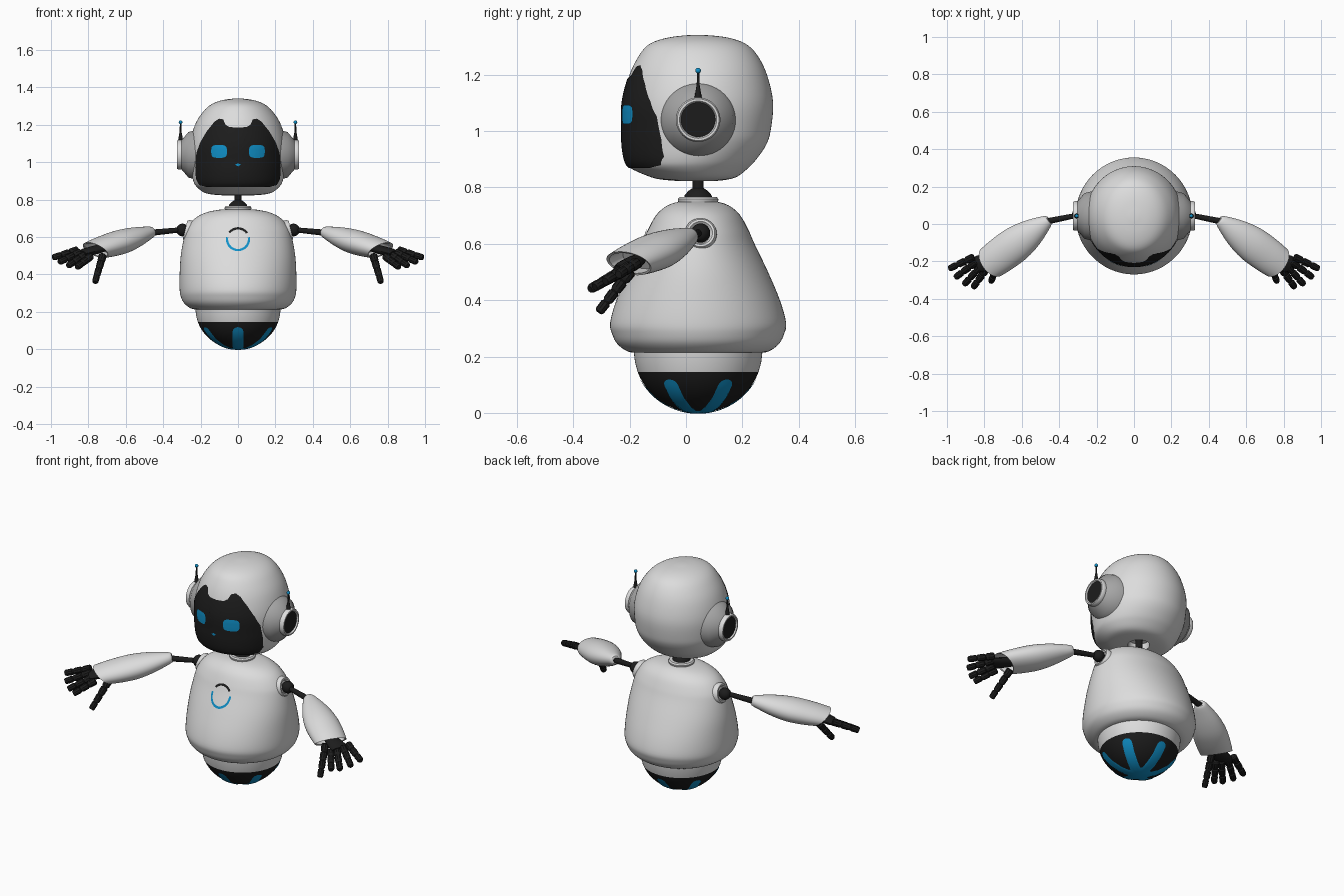
import bpy, bmesh, math
from mathutils import Vector
from mathutils.bvhtree import BVHTree

cube = bpy.data.objects.get("Cube")
if cube:
    bpy.data.objects.remove(cube, do_unlink=True)

CY = 0.043  # depth of the body's axis


def material(name, rgb, rough=0.5):
    m = bpy.data.materials.new(name)
    m.use_nodes = True
    m.diffuse_color = (*rgb, 1)
    bsdf = m.node_tree.nodes["Principled BSDF"]
    bsdf.inputs["Base Color"].default_value = (*rgb, 1)
    bsdf.inputs["Roughness"].default_value = rough
    return m


WHITE = material("shell_white", (0.72, 0.72, 0.72))
GREY = material("ear_grey", (0.38, 0.38, 0.38))
BLACK = material("joint_black", (0.012, 0.012, 0.012))
BLUE = material("light_blue", (0.005, 0.28, 0.58))


def skin(name, loops, mat, caps=(True, True), closed=True, angle=40, facing=None):
    """Join equal-length point loops with quads."""
    bm = bmesh.new()
    rows = [[bm.verts.new(p) for p in loop] for loop in loops]
    n = len(rows[0])
    for a, b in zip(rows, rows[1:]):
        for i in range(n if closed else n - 1):
            j = (i + 1) % n
            bm.faces.new((a[i], a[j], b[j], b[i]))
    for row, cap in zip((rows[0], rows[-1]), caps):
        if cap:
            bm.faces.new(row)
    bmesh.ops.remove_doubles(bm, verts=bm.verts, dist=1e-6)
    bmesh.ops.recalc_face_normals(bm, faces=bm.faces)
    if facing:  # open plates look back along the casting direction
        bm.normal_update()
        if sum((f.normal.dot(facing) for f in bm.faces), 0.0) > 0:
            bmesh.ops.reverse_faces(bm, faces=bm.faces)
    me = bpy.data.meshes.new(name)
    bm.to_mesh(me)
    bm.free()
    me.materials.append(mat)
    me.polygons.foreach_set("use_smooth", [True] * len(me.polygons))
    me.set_sharp_from_angle(angle=math.radians(angle))
    ob = bpy.data.objects.new(name, me)
    bpy.context.scene.collection.objects.link(ob)
    return ob


def refine(keys, steps=4):
    """Catmull-Rom smoothing of a list of tuples."""
    out = []
    for i in range(len(keys) - 1):
        p = [Vector(keys[max(0, min(len(keys) - 1, i + k))]) for k in (-1, 0, 1, 2)]
        for s in range(steps):
            t = s / steps
            out.append(0.5 * (2 * p[1] + (p[2] - p[0]) * t
                       + (2 * p[0] - 5 * p[1] + 4 * p[2] - p[3]) * t * t
                       + (3 * p[1] - p[0] - 3 * p[2] + p[3]) * t ** 3))
    return out + [Vector(keys[-1])]


def ellipse(center, u, v, n):
    return [center + u * math.cos(a) + v * math.sin(a)
            for a in (math.tau * i / n for i in range(n))]


def stack(keys, n=72):
    """Horizontal rings from (height, half width, front, back)."""
    return [ellipse(Vector((0, (f + b) / 2, z)), Vector((w, 0, 0)), Vector((0, (b - f) / 2, 0)), n)
            for z, w, f, b in keys]


def lathe(name, profile, mat, origin, axis=(0, 0, 1), n=32, angle=40):
    """Turn (radius, height) points about an axis."""
    q = Vector(axis).to_track_quat('Z', 'Y')
    u, v, w = (q @ Vector(e) for e in ((1, 0, 0), (0, 1, 0), (0, 0, 1)))
    loops = [ellipse(Vector(origin) + w * h, u * max(r, 1e-4), v * max(r, 1e-4), n)
             for r, h in profile]
    return skin(name, loops, mat, angle=angle)


def ball(name, center, r, mat):
    prof = [(r * math.sin(a), -r * math.cos(a)) for a in (math.pi * i / 12 for i in range(13))]
    return lathe(name, prof, mat, center, n=24)


def plate(name, loops, target, mat, lift, below=False, closed=True):
    """Drape flat loops on a surface, cast from the front or from below."""
    me = target.data
    tree = BVHTree.FromPolygons([v.co for v in me.vertices], [p.vertices[:] for p in me.polygons])
    d = Vector((0, 0, 1)) if below else Vector((0, 1, 0))
    draped = []
    for loop in loops:
        row = []
        for a, b in loop:
            o = Vector((a, b + CY, -2)) if below else Vector((a, -2, b))
            hit, nor, _, _ = tree.ray_cast(o, d)
            row.append(hit + (nor if nor.dot(d) < 0 else -nor) * lift)
        draped.append(row)
    return skin(name, draped, mat, (False, False), closed, facing=d)


def fan(outline, center, rings):
    c = Vector(center)
    return [[c + (Vector(p) - c) * max(k / rings, 1e-3) for p in outline] for k in range(rings + 1)]


def densify(pts, step):
    out = []
    for a, b in zip(pts, pts[1:] + pts[:1]):
        a, b = Vector(a), Vector(b)
        k = max(1, math.ceil((b - a).length / step))
        out += [a.lerp(b, i / k) for i in range(k)]
    return out


# Body: round at the hem, flattening towards the shoulders
body_keys = [(0.212, 0.21, 0.21), (0.218, 0.25, 0.25), (0.245, 0.287, 0.287), (0.28, 0.305, 0.305),
             (0.32, 0.312, 0.312), (0.4, 0.312, 0.29), (0.5, 0.306, 0.248), (0.6, 0.288, 0.2),
             (0.65, 0.27, 0.178), (0.7, 0.23, 0.15), (0.73, 0.175, 0.118), (0.745, 0.11, 0.085),
             (0.75, 0.05, 0.05)]
body = skin("body", stack([(z, w, CY - d, CY + d) for z, w, d in refine(body_keys)]), WHITE)

# Rounded base: dark bowl with a pale band above
R = 0.228
arc = [(R * math.sin(a), 0.22 - 0.22 * math.cos(a)) for a in (1.224 * i / 20 for i in range(21))]
bowl = lathe("base_bowl", arc, BLACK, (0, CY, 0), n=72)
lathe("base_band", [(arc[-1][0], arc[-1][1]), (0.224, 0.18), (R, 0.215), (0.2, 0.23)],
      WHITE, (0, CY, 0), n=72)

# Six glowing arms meeting under the base
star = []
for k in range(6):
    a = math.radians(60 * k - 90)
    e, s = Vector((math.cos(a), math.sin(a))), Vector((-math.sin(a), math.cos(a)))
    hw = 0.028
    star += [e * r - s * hw for r in (0.06, 0.1, 0.15)]
    star += [e * (0.188 + 0.015 * math.cos(t)) + s * hw * math.sin(t)
             for t in (math.pi * (i / 8 - 0.5) for i in range(9))]
    star += [e * r + s * hw for r in (0.15, 0.1, 0.06)]
plate("base_lights", fan(star, (0, 0), 20), bowl, BLUE, 0.003, below=True)

# Chest ring: dark arc on top, lit arc below
for name, a0, a1, mat in (("chest_ring_top", 35, 142, BLACK), ("chest_ring_light", 170, 370, BLUE)):
    angs = [math.radians(a0 + (a1 - a0) * i / 32) for i in range(33)]
    plate(name, [[(r * math.cos(a), 0.587 + r * math.sin(a)) for a in angs] for r in (0.052, 0.064)],
          body, mat, 0.004, closed=False)

# Collar and neck
lathe("collar", [(0.06, 0.735), (0.07, 0.745), (0.072, 0.758), (0.066, 0.766), (0.045, 0.766)],
      WHITE, (0, CY, 0))
lathe("neck", [(0.05, 0.76), (0.048, 0.772), (0.035, 0.787), (0.02, 0.797), (0.018, 0.87)],
      BLACK, (0, CY, 0))

# Head with a recessed neck opening
head_keys = [(0.822, 0.06, -0.02, 0.1), (0.828, 0.14, -0.09, 0.15), (0.84, 0.185, -0.135, 0.185),
             (0.87, 0.222, -0.2, 0.222), (0.9, 0.239, -0.218, 0.25), (0.95, 0.251, -0.226, 0.284),
             (1.0, 0.257, -0.227, 0.3), (1.1, 0.257, -0.226, 0.309), (1.2, 0.23, -0.2, 0.287),
             (1.27, 0.187, -0.165, 0.252), (1.31, 0.142, -0.127, 0.21), (1.332, 0.085, -0.06, 0.145),
             (1.341, 0.02, 0.021, 0.061)]
hole = [(0.86, 0.055, CY - 0.055, CY + 0.055)]
head = skin("head", stack(hole + [tuple(k) for k in refine(head_keys)]), WHITE)

# Face screen, eyes and mouth
half = [(0, 1.185), (0.045, 1.187), (0.066, 1.2), (0.078, 1.228), (0.1, 1.232), (0.125, 1.215),
        (0.165, 1.165), (0.2, 1.105), (0.22, 1.05), (0.226, 0.97), (0.222, 0.91), (0.205, 0.88),
        (0.17, 0.871), (0, 0.87)]
outline = half + [(-x, z) for x, z in half[-2:0:-1]]
plate("face_screen", fan(densify(outline, 0.015), (0, 1.03), 14), head, BLACK, 0.003)
for s, side in ((1, "left"), (-1, "right")):
    eye = []
    for i in range(32):
        c, d = math.cos(math.tau * i / 32), math.sin(math.tau * i / 32)
        eye.append((s * 0.099 + 0.041 * math.copysign(abs(c) ** 0.55, c),
                    1.058 + 0.034 * math.copysign(abs(d) ** 0.55, d)))
    plate(side + "_eye", fan(eye, (s * 0.099, 1.058), 5), head, BLUE, 0.006)
plate("mouth", fan([(0.016, 0.987), (0, 0.994), (-0.016, 0.987), (0, 0.978)], (0, 0.987), 2),
      head, BLUE, 0.006)


def beaded(name, a, b, r, joints):
    """Finger made of short segments."""
    a, b = Vector(a), Vector(b)
    step = (b - a).length / joints
    prof = []
    for k in range(joints):
        q = r * (1 - 0.06 * k)
        prof += [(q * f, step * (k + h)) for f, h in ((0.72, 0.02), (1, 0.14), (0.95, 0.82), (0.72, 0.98))]
    lathe(name, prof, BLACK, a, b - a, n=10, angle=30)


FINGERS = {"index": ((0.785, -0.235, 0.498), (0.862, -0.342, 0.438)),
           "middle": ((0.815, -0.222, 0.508), (0.91, -0.325, 0.446)),
           "ring": ((0.84, -0.2, 0.52), (0.957, -0.287, 0.466)),
           "little": ((0.855, -0.175, 0.532), (0.99, -0.24, 0.49))}

for s, side in ((1, "left"), (-1, "right")):
    def mir(p):
        return Vector((s * p[0], p[1], p[2]))

    # Ear: grey cone, pale ring, dark centre and antenna
    ear, out = (0, CY, 1.04), (s, 0, 0)
    lathe(side + "_ear_cone", [(0.136, 0.21), (0.122, 0.265), (0.078, 0.302)], GREY, ear, out, 48)
    lathe(side + "_ear_ring", [(0.076, 0.29), (0.079, 0.3), (0.079, 0.318), (0.074, 0.327),
                               (0.066, 0.327), (0.06, 0.314)], WHITE, ear, out, 48)
    lathe(side + "_ear_centre", [(0.062, 0.3), (0.061, 0.32)], BLACK, ear, out, 48)
    lathe(side + "_antenna", [(0.015, 1.105), (0.011, 1.13), (0.005, 1.165), (0.004, 1.212)],
          BLACK, (s * 0.307, CY, 0), n=12)
    ball(side + "_antenna_tip", (s * 0.307, CY, 1.214), 0.01, BLUE)

    # Shoulder socket, joints and upper arm
    lathe(side + "_socket", [(0.058, -0.04), (0.057, 0.008), (0.05, 0.018), (0.042, 0.018), (0.034, 0.008)],
          WHITE, mir((0.266, 0.052, 0.634)), mir((1, 0, 0.25)))
    ball(side + "_shoulder_joint", mir((0.297, 0.052, 0.638)), 0.034, BLACK)
    sh, el = mir((0.297, 0.048, 0.64)), mir((0.475, 0.012, 0.622))
    lathe(side + "_upper_arm", [(0.013, 0), (0.017, (el - sh).length)], BLACK, sh, el - sh, 16)
    ball(side + "_elbow_joint", el, 0.026, BLACK)

    # Forearm: flattened sleeve with a slanted hollow cuff
    A, B = Vector((0.455, 0.022, 0.63)), Vector((0.762, -0.203, 0.53))
    d = (B - A).normalized()
    u = d.cross(Vector((0, 0, 1))).normalized()
    v = u.cross(d)
    keys = refine([(0, 0.022, 0.022), (0.05, 0.037, 0.032), (0.3, 0.074, 0.054), (0.55, 0.094, 0.065),
                   (0.8, 0.096, 0.062), (1, 0.09, 0.054)])
    loops = []
    for t, ru, rv in [tuple(k) for k in keys] + [(0.99, 0.082, 0.046), (0.8, 0.078, 0.046)]:
        c = A.lerp(B, t)
        loops.append([mir(p + d * (0.75 * t * t * (p - c).dot(v))) for p in ellipse(c, u * ru, v * rv, 40)])
    skin(side + "_forearm", loops, WHITE)

    # Hand: palm, four fingers and a thumb
    palm = []
    for t, ru, rv in ((0, 0.028, 0.02), (0.35, 0.04, 0.024), (0.8, 0.05, 0.022), (1, 0.045, 0.014)):
        c = Vector((0.71, -0.165, 0.545)).lerp(Vector((0.84, -0.222, 0.512)), t)
        palm.append([mir(p) for p in ellipse(c, u * ru, v * rv, 16)])
    skin(side + "_palm", palm, BLACK)
    for name, (a, b) in FINGERS.items():
        beaded(f"{side}_{name}_finger", mir(a), mir(b), 0.021, 3)
    beaded(side + "_thumb", mir((0.722, -0.195, 0.505)), mir((0.765, -0.31, 0.357)), 0.022, 4)
